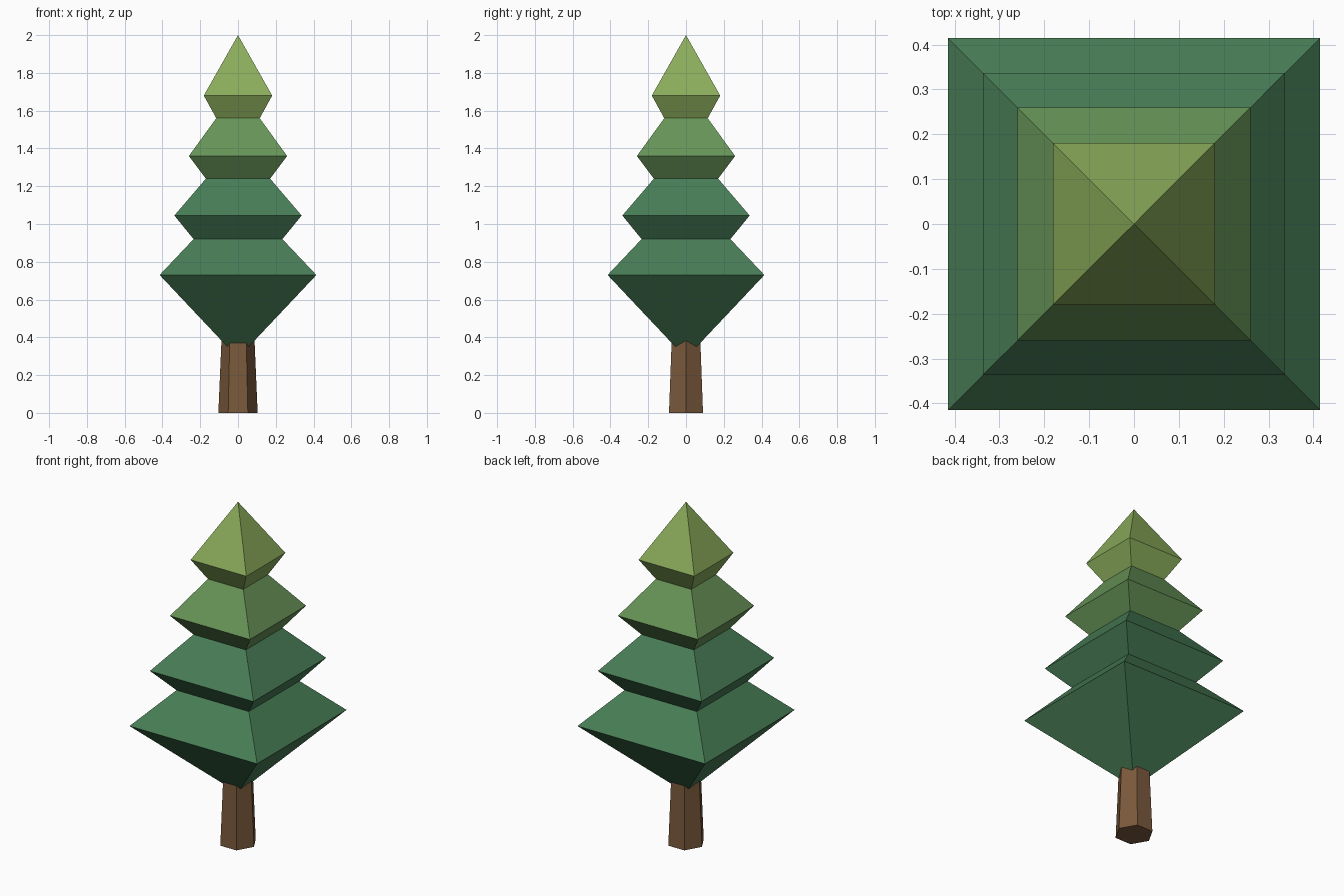
import bpy, bmesh, math

if "Cube" in bpy.data.objects:
    bpy.data.objects.remove(bpy.data.objects["Cube"])


def material(name, rgb):
    """Flat colour given as sRGB 0-255, stored as linear."""
    def lin(c):
        c /= 255
        return c / 12.92 if c <= 0.04045 else ((c + 0.055) / 1.055) ** 2.4
    m = bpy.data.materials.new(name)
    m.diffuse_color = (*[lin(c) for c in rgb], 1)
    m.use_nodes = True
    m.node_tree.nodes["Principled BSDF"].inputs["Base Color"].default_value = m.diffuse_color
    return m


def lathe(name, profile, sides, start, mats, pick=lambda z: 0):
    """Spin (radius, z) points into a flat-sided solid; radius 0 makes a tip."""
    bm = bmesh.new()
    rings = []
    for r, z in profile:
        n = sides if r > 0 else 1
        angles = [start + 2 * math.pi * i / sides for i in range(n)]
        rings.append([bm.verts.new((r * math.cos(a), r * math.sin(a), z)) for a in angles])
    for lo, hi in zip(rings, rings[1:]):
        for i in range(sides):
            j = (i + 1) % sides
            loop = [lo[i % len(lo)], lo[j % len(lo)], hi[j % len(hi)], hi[i % len(hi)]]
            bm.faces.new(list(dict.fromkeys(loop)))
    for ring in (rings[0], rings[-1]):
        if len(ring) > 1:
            bm.faces.new(ring)
    bmesh.ops.recalc_face_normals(bm, faces=bm.faces)
    for f in bm.faces:
        f.material_index = pick(f.calc_center_median().z)
    mesh = bpy.data.meshes.new(name)
    bm.to_mesh(mesh)
    bm.free()
    for m in mats:
        mesh.materials.append(m)
    obj = bpy.data.objects.new(name, mesh)
    bpy.context.collection.objects.link(obj)
    return obj


bark = material("bark brown", (122, 89, 60))
dark = material("dark green", (72, 125, 86))
mid = material("mid green", (103, 148, 87))
light = material("light green", (138, 172, 90))

# Tapered six-sided trunk, its top hidden inside the foliage
lathe("trunk", [(0.104, 0), (0.086, 0.42)], 6, 0, [bark])

# Square foliage: half widths and heights of each tier's rim and waist
foliage = [(0, 0.29), (0.415, 0.73), (0.235, 0.92), (0.337, 1.045), (0.17, 1.24),
           (0.26, 1.36), (0.115, 1.56), (0.181, 1.68), (0, 2.0)]
lathe("foliage", [(w * math.sqrt(2), z) for w, z in foliage], 4, math.pi / 4,
      [dark, mid, light], lambda z: 0 if z < 1.24 else 1 if z < 1.56 else 2)
